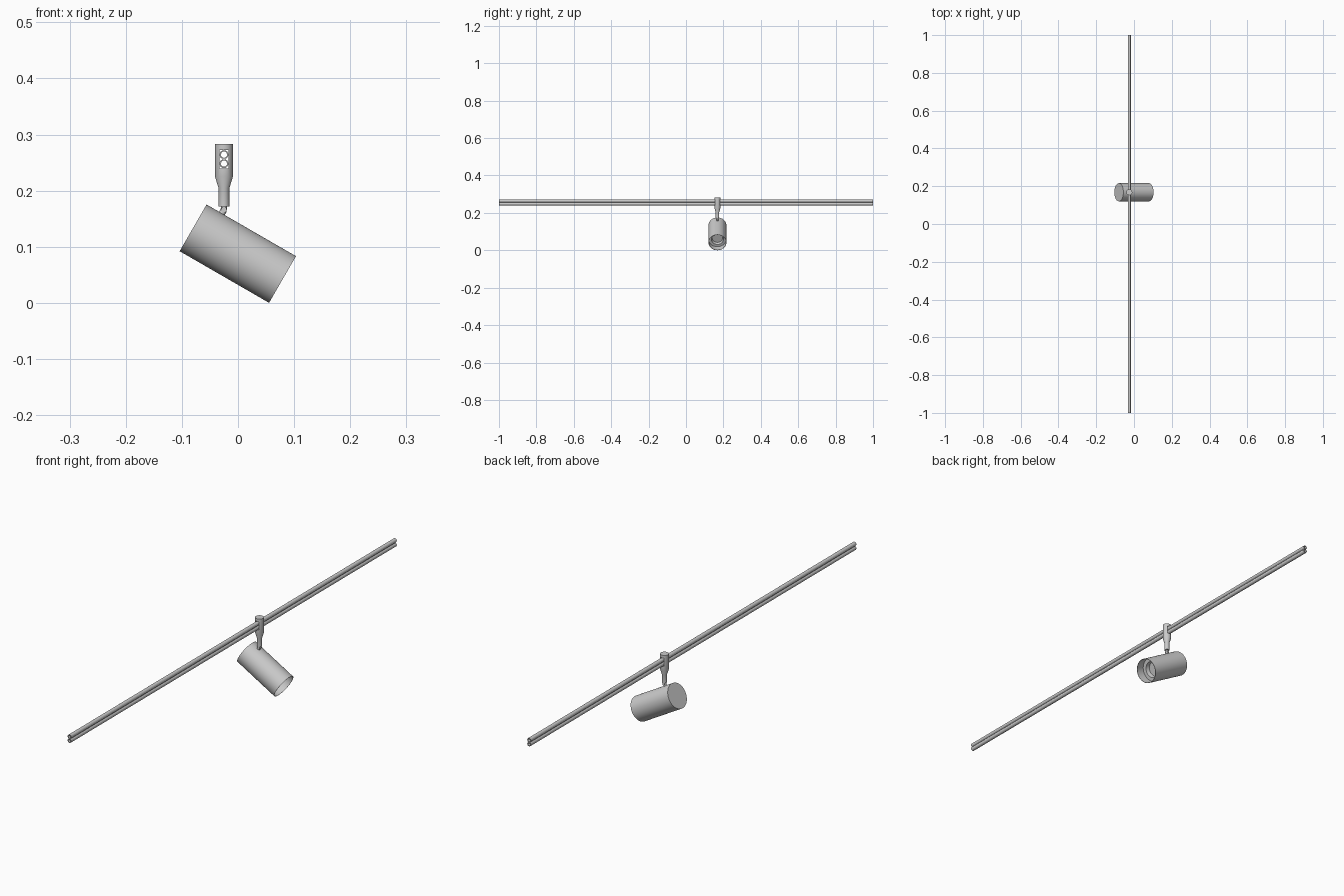
import bpy, bmesh, math
from mathutils import Vector

if "Cube" in bpy.data.objects:
    bpy.data.objects.remove(bpy.data.objects["Cube"])

X, Y = -0.025, 0.168          # where the fixture hangs on the rail
TILT = math.radians(30)


def lathe(name, profile, origin, axis, closed=False, seg=48):
    """Spin (radius, distance) points about an axis starting at origin."""
    bm = bmesh.new()
    rings = []
    for r, h in profile:
        if r == 0:
            rings.append([bm.verts.new((0, 0, h))])
        else:
            rings.append([bm.verts.new((r * math.cos(2 * math.pi * i / seg),
                                        r * math.sin(2 * math.pi * i / seg), h))
                          for i in range(seg)])
    pairs = list(zip(rings, rings[1:]))
    if closed:
        pairs.append((rings[-1], rings[0]))
    for a, b in pairs:
        for i in range(seg):
            j = (i + 1) % seg
            if len(a) == 1:
                bm.faces.new((a[0], b[j], b[i]))
            elif len(b) == 1:
                bm.faces.new((a[i], a[j], b[0]))
            else:
                bm.faces.new((a[i], a[j], b[j], b[i]))
    bmesh.ops.recalc_face_normals(bm, faces=bm.faces)
    rot = Vector((0, 0, 1)).rotation_difference(Vector(axis)).to_matrix().to_4x4()
    bm.transform(rot)
    me = bpy.data.meshes.new(name)
    bm.to_mesh(me)
    bm.free()
    ob = bpy.data.objects.new(name, me)
    ob.location = origin
    bpy.context.collection.objects.link(ob)
    smooth(ob)
    return ob


def activate(ob):
    bpy.ops.object.select_all(action='DESELECT')
    ob.select_set(True)
    bpy.context.view_layer.objects.active = ob


def smooth(ob):
    activate(ob)
    bpy.ops.object.shade_smooth_by_angle(angle=math.radians(25))


def box(name, size, loc):
    bpy.ops.mesh.primitive_cube_add(size=1, location=loc)
    ob = bpy.context.object
    ob.name = name
    ob.scale = size
    bpy.ops.object.transform_apply(location=False, rotation=False, scale=True)
    return ob


# Rail: two hollow tubes joined by a thin web
for name, z in (("rail_upper_tube", 0.264), ("rail_lower_tube", 0.248)):
    lathe(name, [(0.008, 0), (0.008, 2), (0.0055, 2), (0.0055, 0)],
          (X, -1, z), (0, 1, 0), closed=True, seg=24)
box("rail_web", (0.006, 1.998, 0.003), (X, 0, 0.256))

# Hanger stem with a rectangular slot for the rail
stem = lathe("hanger_stem",
             [(0, 0.172), (0.0095, 0.172), (0.0095, 0.204), (0.016, 0.225),
              (0.016, 0.283), (0, 0.283)], (X, Y, 0), (0, 0, 1))
cutter = box("slot_cutter", (0.0165, 0.1, 0.0325), (X, Y, 0.256))
cutter.hide_render = True
mod = stem.modifiers.new("slot", 'BOOLEAN')
mod.operation = 'DIFFERENCE'
mod.solver = 'EXACT'
mod.object = cutter
activate(stem)
bpy.ops.object.modifier_apply(modifier=mod.name)
bpy.data.objects.remove(cutter, do_unlink=True)
smooth(stem)

# Swivel joint: pin, pivot and tilted foot that enters the head
up = Vector((math.sin(TILT), 0, math.cos(TILT)))
pivot = Vector((X, Y, 0.166))
lathe("joint_pin", [(0, 0), (0.005, 0), (0.005, 0.008), (0, 0.008)],
      pivot, (0, 0, 1), seg=24)
lathe("joint_pivot", [(0, -0.006), (0.005, -0.006), (0.005, 0.006), (0, 0.006)],
      pivot, (0, 1, 0), seg=24)
lathe("joint_foot", [(0, -0.012), (0.006, -0.012), (0.006, 0), (0, 0)],
      pivot, up, seg=24)

# Lamp head: thin-lipped can with a recessed baffle and reflector
L = 0.184
aim = Vector((math.cos(TILT), 0, -math.sin(TILT)))
back = Vector((-0.0800, Y, 0.1336))
lathe("lamp_head",
      [(0, 0), (0.048, 0), (0.048, L), (0.0465, L), (0.0465, L - 0.035),
       (0.032, L - 0.035), (0.028, L - 0.050), (0, L - 0.050)],
      back, aim, seg=64)
# Lens disc inside the reflector
lathe("lamp_lens", [(0, L - 0.051), (0.024, L - 0.051), (0.024, L - 0.047), (0, L - 0.047)],
      back, aim)
